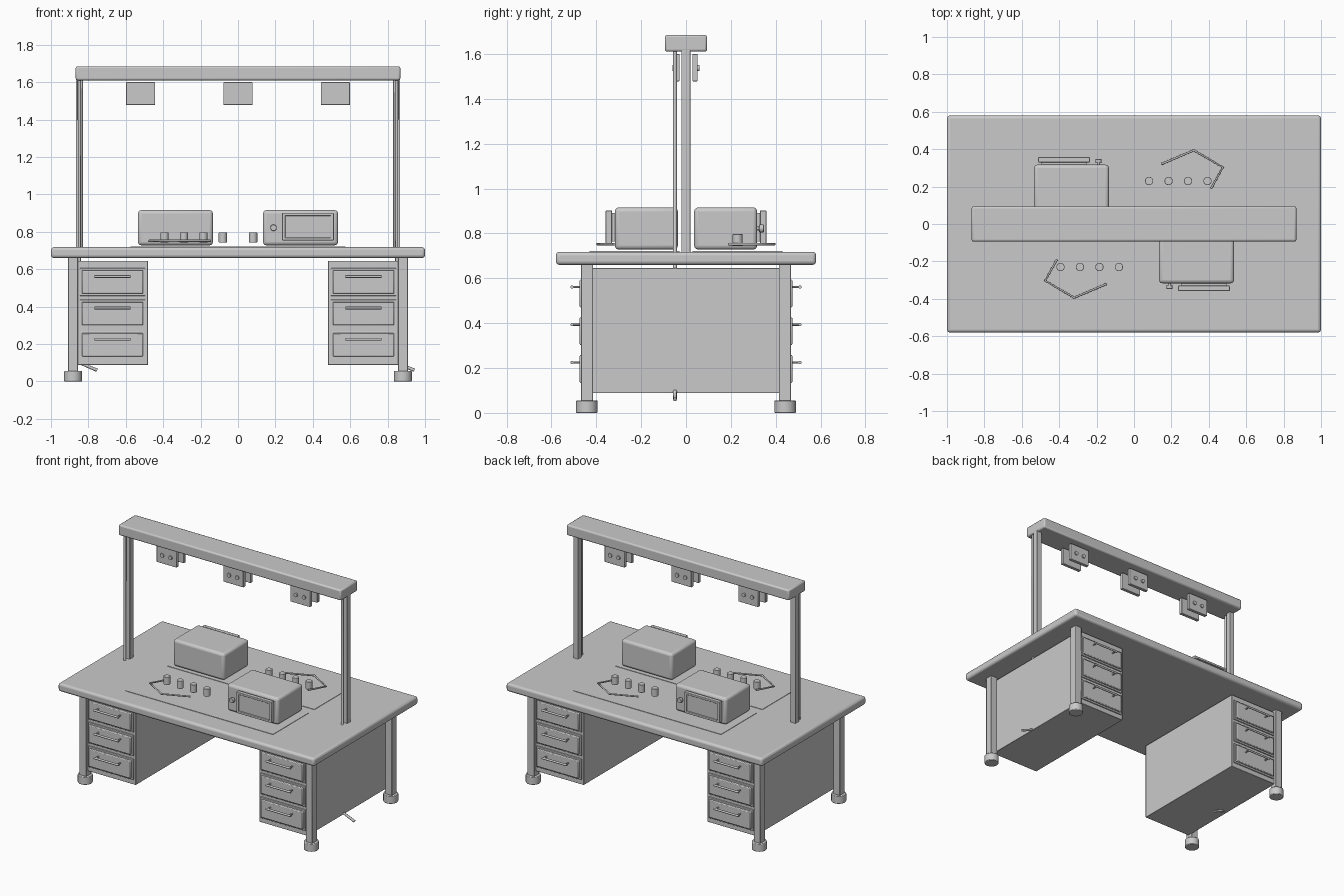
import bpy
import math
from mathutils import Vector

if "Cube" in bpy.data.objects:
    bpy.data.objects.remove(bpy.data.objects["Cube"], do_unlink=True)

grey = bpy.data.materials.new("light_grey")
grey.use_nodes = True
colour = (0.59, 0.59, 0.59, 1)
grey.diffuse_color = colour
grey.node_tree.nodes["Principled BSDF"].inputs["Base Color"].default_value = colour


def finish(ob, name, bevel=0.0, segments=2):
    ob.name = name
    ob.data.materials.append(grey)
    if bevel:
        mod = ob.modifiers.new("Bevel", "BEVEL")
        mod.width = bevel
        mod.segments = segments
        mod.limit_method = "ANGLE"
    if ob.type == "MESH":
        bpy.ops.object.shade_smooth_by_angle(angle=math.radians(35))
    return ob


def box(name, x, y, z, bevel=0.0, segments=2):
    """Box from (low, high) ranges on each axis."""
    ranges = [sorted(r) for r in (x, y, z)]
    bpy.ops.mesh.primitive_cube_add(size=1, location=[sum(r) / 2 for r in ranges])
    ob = bpy.context.object
    size = Vector([r[1] - r[0] for r in ranges])
    for v in ob.data.vertices:
        v.co *= size
    return finish(ob, name, bevel, segments)


def rod(name, a, b, radius, sides=24, bevel=0.0):
    """Cylinder between two points."""
    a, b = Vector(a), Vector(b)
    bpy.ops.mesh.primitive_cylinder_add(vertices=sides, radius=radius, depth=(b - a).length,
                                        location=(a + b) / 2)
    ob = bpy.context.object
    ob.rotation_euler = (b - a).to_track_quat("Z", "Y").to_euler()
    return finish(ob, name, bevel)


def tube(name, points, radius, sides=2):
    """Round cable through a few points."""
    curve = bpy.data.curves.new(name, "CURVE")
    curve.dimensions = "3D"
    curve.bevel_depth = radius
    curve.bevel_resolution = sides
    curve.use_fill_caps = True
    spline = curve.splines.new("POLY")
    spline.points.add(len(points) - 1)
    for p, co in zip(spline.points, points):
        p.co = (*co, 1)
    ob = bpy.data.objects.new(name, curve)
    bpy.context.collection.objects.link(ob)
    return finish(ob, name)


# Table top, legs and feet
box("table_top", (-1, 1), (-0.58, 0.58), (0.66, 0.718), 0.016, 3)
for sx in (-1, 1):
    for sy in (-1, 1):
        x, y = sx * 0.882, sy * 0.442
        box("leg", (x - 0.027, x + 0.027), (y - 0.027, y + 0.027), (0.04, 0.665), 0.004)
        rod("foot", (x, y, 0), (x, y, 0.056), 0.048, 32, 0.004)

# Drawer cabinets, opening to both front and back
for sx in (-1, 1):
    box("cabinet", (sx * 0.481, sx * 0.86), (-0.452, 0.452), (0.088, 0.645), 0.003)
    cx = sx * 0.671
    for sy in (-1, 1):
        for row in range(3):
            z = 0.532 - row * 0.168
            box("drawer_frame", (cx - 0.175, cx + 0.175), (sy * 0.44, sy * 0.46),
                (z - 0.074, z + 0.074), 0.002)
            box("drawer_front", (cx - 0.164, cx + 0.164), (sy * 0.45, sy * 0.474),
                (z - 0.062, z + 0.062), 0.005)
            h = z + 0.029
            rod("handle_bar", (cx - 0.096, sy * 0.508, h), (cx + 0.096, sy * 0.508, h), 0.007, 12)
            for s in (-1, 1):
                px = cx + s * 0.085
                rod("handle_post", (px, sy * 0.465, h), (px, sy * 0.508, h), 0.005, 10)

# Overhead frame
box("overhead_beam", (-0.868, 0.868), (-0.094, 0.094), (1.61, 1.685), 0.01)
for sx in (-1, 1):
    x = sx * 0.848
    box("column", (x - 0.019, x + 0.019), (-0.021, 0.019), (0.7, 1.62), 0.002)
    # Power cable down the column, leaving at the cabinet base
    tube("power_cable", [(x, -0.049, 1.62), (x, -0.049, 0.1), (x + 0.095, -0.049, 0.06)], 0.009)

# Hanging socket plates with two outlets on each side
for sy in (-1, 1):
    for cx in (-0.521, 0, 0.521):
        box("socket_plate", (cx - 0.078, cx + 0.078), (sy * 0.028, sy * 0.052), (1.478, 1.6), 0.003)
        for s in (-1, 1):
            px = cx + s * 0.032
            rod("socket_outlet", (px, sy * 0.045, 1.537), (px, sy * 0.06, 1.537), 0.014, 20)

# Work stations, the back one turned half round
for s in (-1, 1):
    def span(low, high):
        return (-s * low, -s * high)

    def depth(low, high):
        return (s * low, s * high)

    box("work_mat", (-0.575, 0.575), depth(0.03, 0.43), (0.716, 0.721))

    # Bench instrument with framed screen and knob
    box("instrument_body", span(0.134, 0.535), depth(0.036, 0.317), (0.728, 0.916), 0.018, 3)
    box("screen_base", span(0.25, 0.498), depth(0.31, 0.335), (0.765, 0.89))
    frame_x, frame_z = (0.236, 0.512), (0.754, 0.902)
    for z in ((0.754, 0.77), (0.886, 0.902)):
        box("screen_frame", span(*frame_x), depth(0.33, 0.358), z, 0.003)
    for x in ((0.236, 0.254), (0.494, 0.512)):
        box("screen_frame", span(*x), depth(0.33, 0.358), frame_z, 0.003)
    box("screen", span(0.25, 0.498), depth(0.33, 0.35), (0.766, 0.89))
    kx = -s * 0.19
    rod("knob_stem", (kx, s * 0.31, 0.822), (kx, s * 0.33, 0.822), 0.008, 12)
    rod("knob", (kx, s * 0.326, 0.822), (kx, s * 0.347, 0.822), 0.017, 24, 0.002)

    # Row of small cups
    for i in range(4):
        cx = s * (0.393 - i * 0.104)
        rod("cup", (cx, s * 0.23, 0.743), (cx, s * 0.23, 0.797), 0.022, 24, 0.002)

    # Bent test lead beside the cups
    lead = [(0.412, 0.19), (0.475, 0.303), (0.32, 0.394), (0.146, 0.32)]
    tube("test_lead", [(s * x, s * y, 0.752) for x, y in lead], 0.006)
